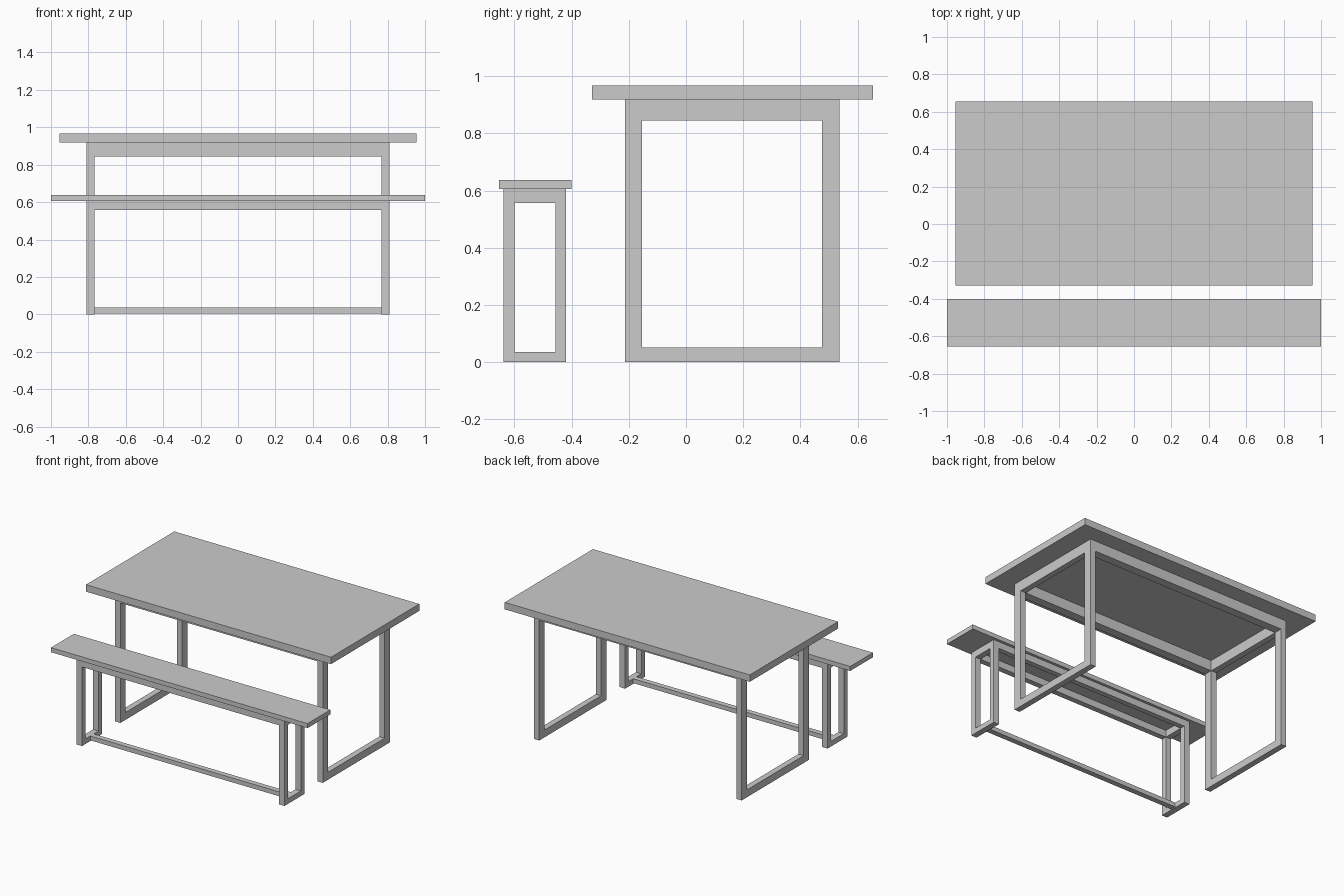
import bpy, bmesh

if "Cube" in bpy.data.objects:
    bpy.data.objects.remove(bpy.data.objects["Cube"])

LEG_OUT, LEG_IN = 0.81, 0.768      # shared x extents of the leg frames


def finish(bm, name, mirror=False):
    bmesh.ops.recalc_face_normals(bm, faces=bm.faces[:])
    mesh = bpy.data.meshes.new(name)
    bm.to_mesh(mesh)
    bm.free()
    obj = bpy.data.objects.new(name, mesh)
    bpy.context.collection.objects.link(obj)
    if mirror:
        obj.modifiers.new("Mirror", 'MIRROR').use_axis[0] = True
    return obj


def box(name, x, y, z):
    """Box from (min, max) ranges."""
    bm = bmesh.new()
    bmesh.ops.create_cube(bm, size=1)
    for v in bm.verts:
        v.co = [r[0] if c < 0 else r[1] for c, r in zip(v.co, (x, y, z))]
    return finish(bm, name)


def leg_frame(name, outer, inner):
    """Closed rectangular frame in the yz plane, mirrored to both ends."""
    bm = bmesh.new()

    def ring(y0, y1, z0, z1):
        return [bm.verts.new((LEG_IN, y, z))
                for y, z in ((y0, z0), (y1, z0), (y1, z1), (y0, z1))]
    a, b = ring(*outer), ring(*inner)
    faces = [bm.faces.new((a[i], a[i - 1], b[i - 1], b[i])) for i in range(4)]
    ext = bmesh.ops.extrude_face_region(bm, geom=faces, use_keep_orig=True)
    moved = [g for g in ext["geom"] if isinstance(g, bmesh.types.BMVert)]
    bmesh.ops.translate(bm, verts=moved, vec=(LEG_OUT - LEG_IN, 0, 0))
    return finish(bm, name, mirror=True)


def furniture(name, slab, half_len, outer, inner):
    """Slab top, two end frames and the two long rails beneath the top."""
    y0, y1, _, z1 = outer
    iy0, iy1, _, iz1 = inner
    span = (-LEG_IN, LEG_IN)
    box(name + "_top", (-half_len, half_len), slab[:2], slab[2:])
    leg_frame(name + "_leg_frames", outer, inner)
    box(name + "_front_rail", span, (y0, iy0), (iz1, z1))
    box(name + "_back_rail", span, (iy1, y1), (iz1, z1))


# Table
furniture("table", (-0.328, 0.654, 0.919, 0.968), 0.955,
          (-0.213, 0.537, 0.0, 0.919), (-0.153, 0.476, 0.052, 0.845))

# Bench with its low centre stretcher
furniture("bench", (-0.654, -0.4, 0.605, 0.637), 1.0,
          (-0.639, -0.419, 0.0, 0.605), (-0.6, -0.456, 0.036, 0.557))
box("bench_stretcher", (-LEG_IN, LEG_IN), (-0.547, -0.509), (0.005, 0.036))
